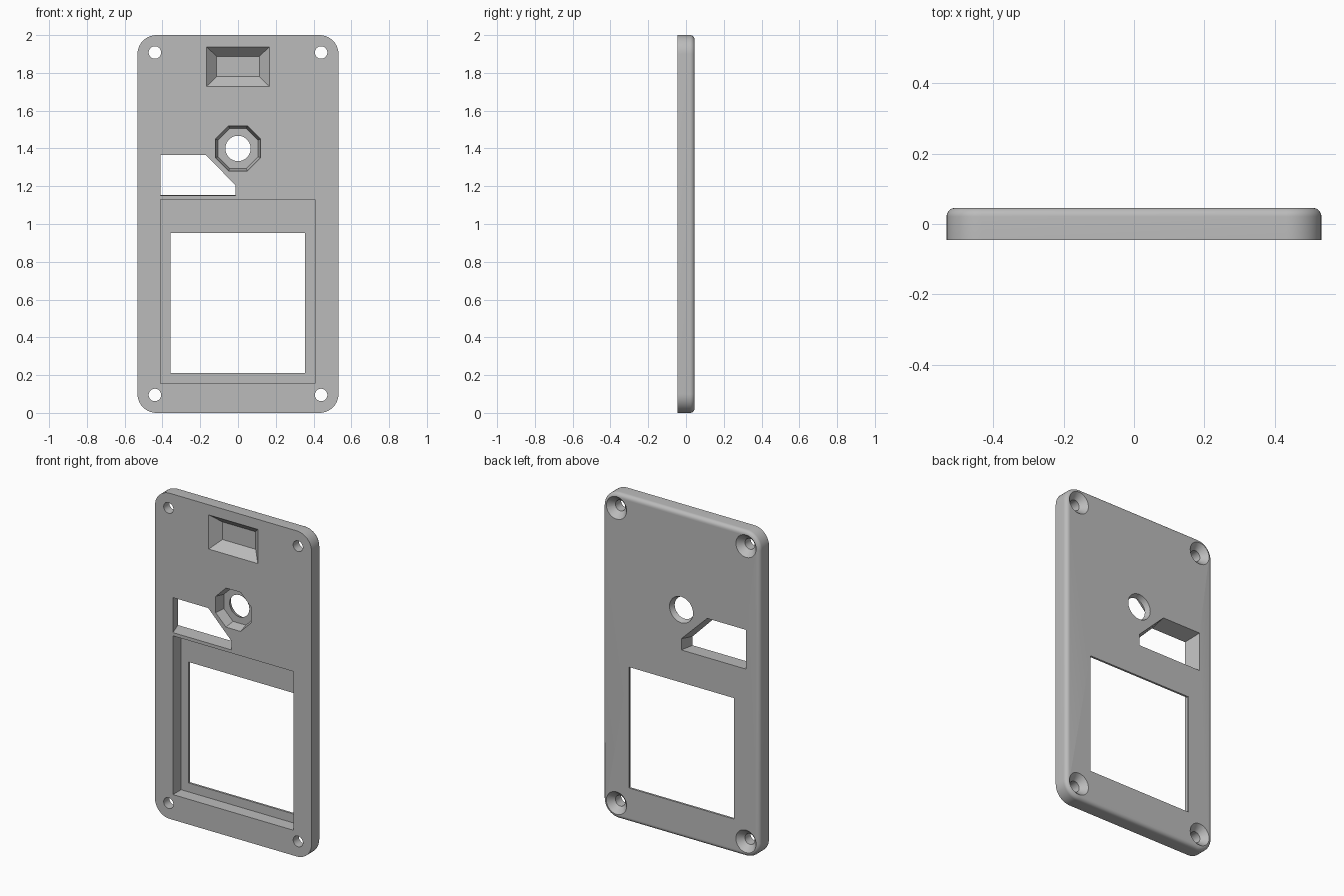
import bpy, bmesh
from math import cos, sin, pi, radians

if "Cube" in bpy.data.objects:
    bpy.data.objects.remove(bpy.data.objects["Cube"])

FRONT, BACK = -0.046, 0.046
OUT = 0.02  # how far cutters reach past the plate

grey = bpy.data.materials.new("plain grey")
grey.use_nodes = True
grey.diffuse_color = (0.5, 0.5, 0.5, 1)
grey.node_tree.nodes["Principled BSDF"].inputs["Base Color"].default_value = (0.5, 0.5, 0.5, 1)


def rect(x0, x1, z0, z1):
    return [(x0, z0), (x1, z0), (x1, z1), (x0, z1)]


def ngon(x, z, r, n=32, turn=0.0):
    return [(x + r * cos(turn + 2 * pi * i / n), z + r * sin(turn + 2 * pi * i / n))
            for i in range(n)]


def rounded_rect(inset, steps=10):
    """Plate outline, shrunk evenly by inset."""
    r = 0.1
    pts = []
    for k, (sx, sz) in enumerate([(1, 1), (-1, 1), (-1, -1), (1, -1)]):
        for i in range(steps + 1):
            a = (k + i / steps) * pi / 2
            pts.append((sx * (0.532 - r) + (r - inset) * cos(a),
                        1 + sz * (1 - r) + (r - inset) * sin(a)))
    return pts


def loft(name, sections):
    """Solid through (outline, y) sections, capped at both ends."""
    bm = bmesh.new()
    rings = [[bm.verts.new((x, y, z)) for x, z in pts] for pts, y in sections]
    for a, b in zip(rings, rings[1:]):
        for i in range(len(a)):
            j = (i + 1) % len(a)
            bm.faces.new((a[i], a[j], b[j], b[i]))
    bm.faces.new(rings[0])
    bm.faces.new(rings[-1])
    bmesh.ops.recalc_face_normals(bm, faces=bm.faces)
    mesh = bpy.data.meshes.new(name)
    bm.to_mesh(mesh)
    bm.free()
    mesh.materials.append(grey)
    ob = bpy.data.objects.new(name, mesh)
    bpy.context.collection.objects.link(ob)
    return ob


# Plate with a rounded back edge
edge = 0.025
sections = [(rounded_rect(0), FRONT)]
for i in range(9):
    a = i / 8 * pi / 2
    sections.append((rounded_rect(edge * (1 - cos(a))), BACK - edge + edge * sin(a)))
plate = loft("cover_plate", sections)

cutters = []

# Countersunk screw holes
for x in (-0.44, 0.44):
    for z in (0.095, 1.908):
        thin, wide = ngon(x, z, 0.033), ngon(x, z, 0.069)
        cutters.append(loft("screw_hole_cutter", [
            (thin, FRONT - OUT), (thin, BACK - 0.037), (wide, BACK), (wide, BACK + OUT)]))

# Screen recess and window
recess, window = rect(-0.41, 0.408, 0.155, 1.13), rect(-0.358, 0.356, 0.21, 0.953)
cutters.append(loft("screen_cutter", [
    (recess, FRONT - OUT), (recess, 0.033), (window, 0.033), (window, BACK + OUT)]))

# Clipped-corner opening, flaring towards the back
slot_front = [(-0.41, 1.15), (-0.013, 1.15), (-0.013, 1.205), (-0.17, 1.365), (-0.41, 1.365)]
slot_back = [(-0.44, 1.153), (0, 1.153), (0, 1.222), (-0.176, 1.394), (-0.44, 1.394)]
cutters.append(loft("slot_cutter", [
    (slot_front, FRONT - OUT), (slot_front, FRONT), (slot_back, BACK), (slot_back, BACK + OUT)]))

# Octagonal button seat and its flared round hole
flat = cos(pi / 8)
seat_outer = ngon(0, 1.4, 0.12 / flat, 8, pi / 8)
seat_inner = ngon(0, 1.4, 0.106 / flat, 8, pi / 8)
cutters.append(loft("button_seat_cutter", [
    (seat_outer, FRONT - OUT), (seat_outer, FRONT), (seat_inner, 0.014)]))
small, large = ngon(0, 1.4, 0.067, 48), ngon(0, 1.4, 0.08, 48)
cutters.append(loft("button_hole_cutter", [
    (small, 0), (small, 0.014), (large, BACK), (large, BACK + OUT)]))

# Sloped pocket near the top
mouth, floor = rect(-0.167, 0.167, 1.728, 1.938), rect(-0.113, 0.113, 1.78, 1.888)
cutters.append(loft("pocket_cutter", [
    (mouth, FRONT - OUT), (mouth, FRONT), (floor, 0.01)]))

# Cut everything out, then drop the cutters
bpy.ops.object.select_all(action='DESELECT')
plate.select_set(True)
bpy.context.view_layer.objects.active = plate
for cutter in cutters:
    cutter.hide_render = True
    mod = plate.modifiers.new(cutter.name, 'BOOLEAN')
    mod.operation = 'DIFFERENCE'
    mod.solver = 'EXACT'
    mod.object = cutter
    bpy.ops.object.modifier_apply(modifier=mod.name)
for cutter in cutters:
    bpy.data.objects.remove(cutter)

bpy.ops.object.shade_smooth_by_angle(angle=radians(30))
